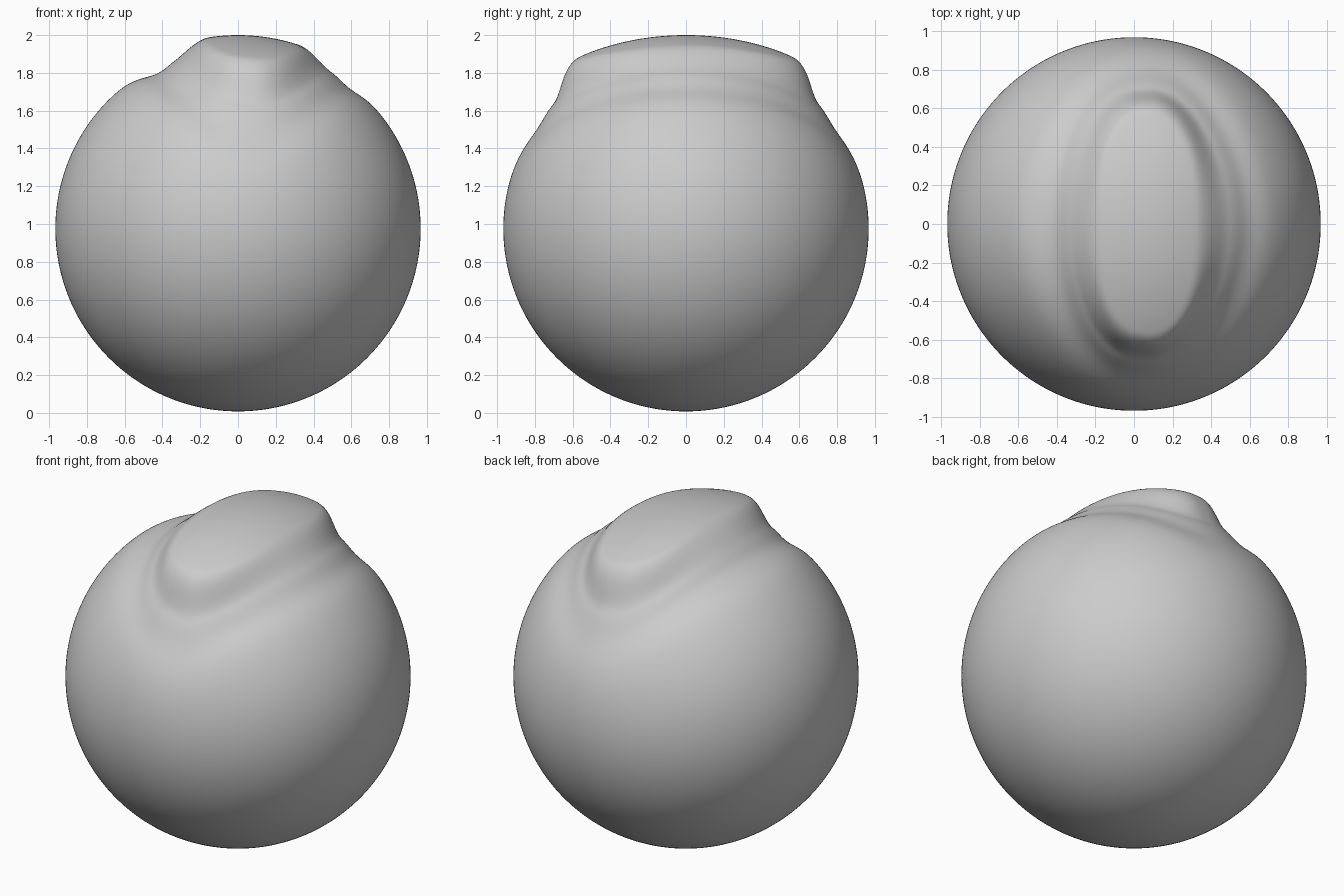
import bpy, bmesh, math

if "Cube" in bpy.data.objects:
    bpy.data.objects.remove(bpy.data.objects["Cube"])

R, CENTRE_Z = 0.967, 0.975      # ball radius and centre height
CX, HALF_X, HALF_Y = 0.08, 0.32, 0.61   # raised lens-shaped patch on top


def smoothstep(a, b, v):
    t = min(1.0, max(0.0, (v - a) / (b - a)))
    return t * t * (3 - 2 * t)


def radial_offset(x, y):
    """Raised patch with a soft groove around it, deeper on the left."""
    u, v = (x - CX) / HALF_X, y / HALF_Y
    p = 2.0 + 0.5 * smoothstep(0.0, 0.3, -u)      # straighter left edge
    r = max(1e-5, (abs(u) ** p + abs(v) ** p) ** (1 / p))
    length = max(1e-5, math.hypot(x - CX, y))
    d = length * (1 - 1 / r)                      # signed distance to the edge
    height = 0.058 + 0.05 * min(1.6, (y / 0.53) ** 2)
    raised = height * (1 - smoothstep(-0.1, 0.1, d))
    left = max(0.0, (CX - x) / length) ** 2
    depth = 0.018 + 0.023 * left
    width = 0.075 + 0.03 * left
    return raised - depth * math.exp(-((d - 0.2) / width) ** 2)


# Ball with the raised patch pushed out of its top
bm = bmesh.new()
bmesh.ops.create_icosphere(bm, subdivisions=7, radius=R)
for vert in bm.verts:
    if vert.co.z > 0:
        # fade out towards the equator
        fade = smoothstep(0.1, 0.4, vert.co.z)
        vert.co *= 1 + fade * radial_offset(vert.co.x, vert.co.y) / R
    vert.co.z += CENTRE_Z
for face in bm.faces:
    face.smooth = True
mesh = bpy.data.meshes.new("ball_with_raised_top")
bm.to_mesh(mesh)
bm.free()
ball = bpy.data.objects.new("ball_with_raised_top", mesh)
bpy.context.collection.objects.link(ball)
